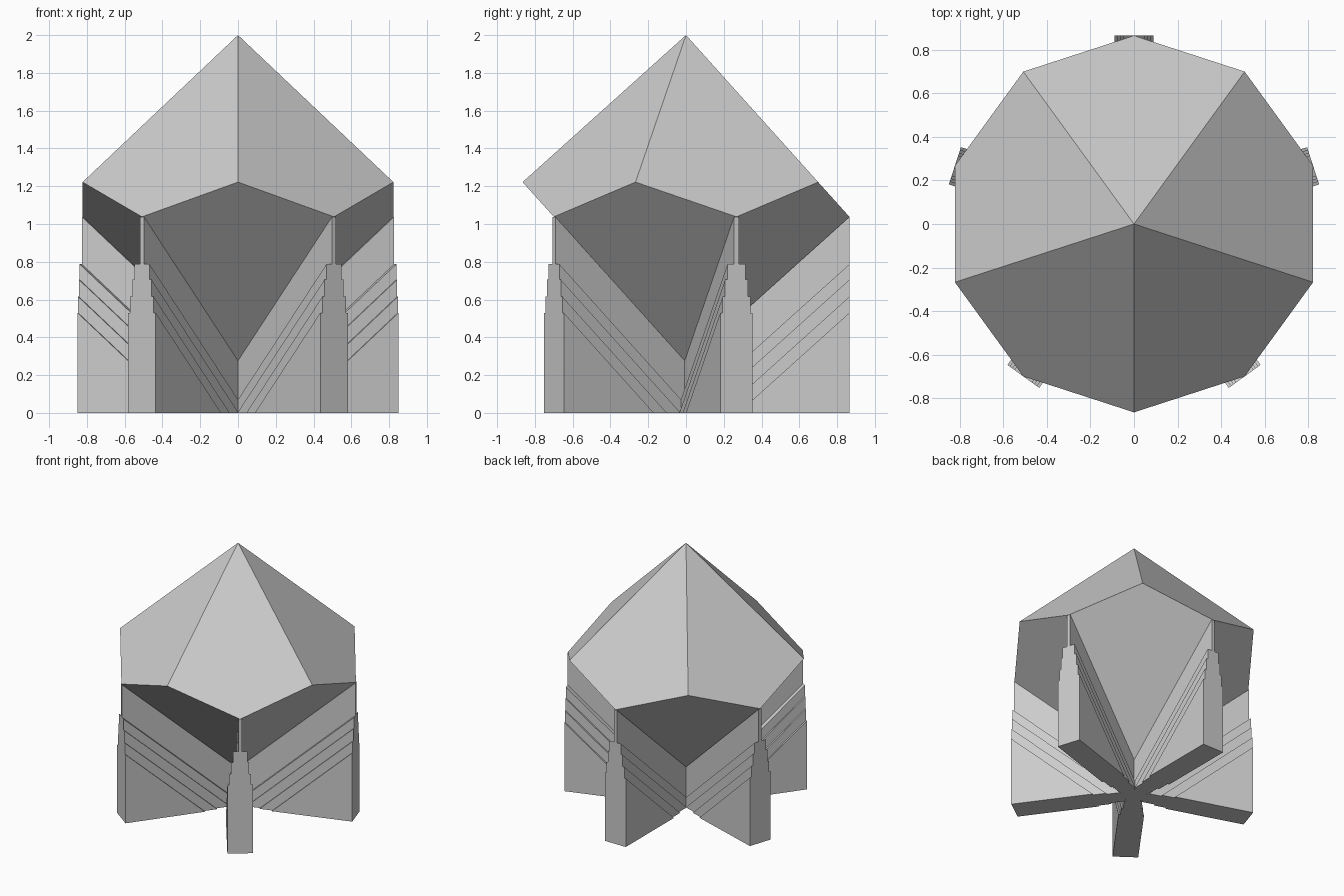
import bpy, bmesh, math
from mathutils import Vector, Matrix

cube = bpy.data.objects.get("Cube")
if cube:
    bpy.data.objects.remove(cube, do_unlink=True)

SIDES = 5
RADIUS = 0.865
MID, HALF = 1.13, 0.87             # height of the die's centre, and half its height
C = math.cos(math.pi / SIDES)
OFFSET = HALF * (1 - C) / (1 + C)  # ring offset that keeps the kite faces flat

grey = bpy.data.materials.new("light grey")
grey.use_nodes = True
grey.diffuse_color = (0.6, 0.6, 0.6, 1)
grey.node_tree.nodes["Principled BSDF"].inputs["Base Color"].default_value = (0.6, 0.6, 0.6, 1)


def finish(bm, name):
    bmesh.ops.recalc_face_normals(bm, faces=bm.faces)
    mesh = bpy.data.meshes.new(name)
    bm.to_mesh(mesh)
    bm.free()
    mesh.materials.append(grey)
    obj = bpy.data.objects.new(name, mesh)
    bpy.context.collection.objects.link(obj)
    return obj


# Ten-sided die: two apexes and a zigzag belt, joined by kites
bm = bmesh.new()
top = bm.verts.new((0, 0, MID + HALF))
bottom = bm.verts.new((0, 0, MID - HALF))
belt = []
for i in range(2 * SIDES):
    a = -math.pi / 2 + i * math.pi / SIDES
    z = MID + (OFFSET if i % 2 == 0 else -OFFSET)
    belt.append(bm.verts.new((RADIUS * math.cos(a), RADIUS * math.sin(a), z)))
for i in range(2 * SIDES):
    apex = bottom if i % 2 == 0 else top
    bm.faces.new((apex, belt[i - 1], belt[i], belt[(i + 1) % (2 * SIDES)]))
finish(bm, "ten_sided_die")

# Stepped fin: outer outline swept inward along the die's lower edge
RIM = MID - OFFSET
STEPS = [(0.013, RIM), (0.05, 0.787), (0.063, 0.705), (0.077, 0.615), (0.09, 0.53)]
half = []
for i, (w, z) in enumerate(STEPS):
    if i:
        half.append((STEPS[i - 1][0], z))
    half.append((w, z))
half.append((STEPS[-1][0], -0.1))
outline = half + [(-w, z) for w, z in reversed(half)]
sweep = Vector((-RADIUS, 0, MID - HALF - RIM))


def add_fin(number, angle):
    bm = bmesh.new()
    face = bm.faces.new([bm.verts.new((RADIUS, w, z)) for w, z in outline])
    swept = bmesh.ops.extrude_face_region(bm, geom=[face], use_keep_orig=True)
    moved = [v for v in swept["geom"] if isinstance(v, bmesh.types.BMVert)]
    bmesh.ops.translate(bm, verts=moved, vec=sweep)
    # Trim flat at the ground and close the underside
    bmesh.ops.bisect_plane(bm, geom=bm.verts[:] + bm.edges[:] + bm.faces[:],
                           plane_co=(0, 0, 0), plane_no=(0, 0, 1), clear_inner=True)
    rim = [e for e in bm.edges if e.is_boundary]
    bmesh.ops.holes_fill(bm, edges=rim, sides=0)
    bm.transform(Matrix.Rotation(angle, 4, 'Z'))
    finish(bm, f"stepped_fin_{number}")


for i in range(SIDES):
    add_fin(i + 1, math.pi / 2 + i * 2 * math.pi / SIDES)
